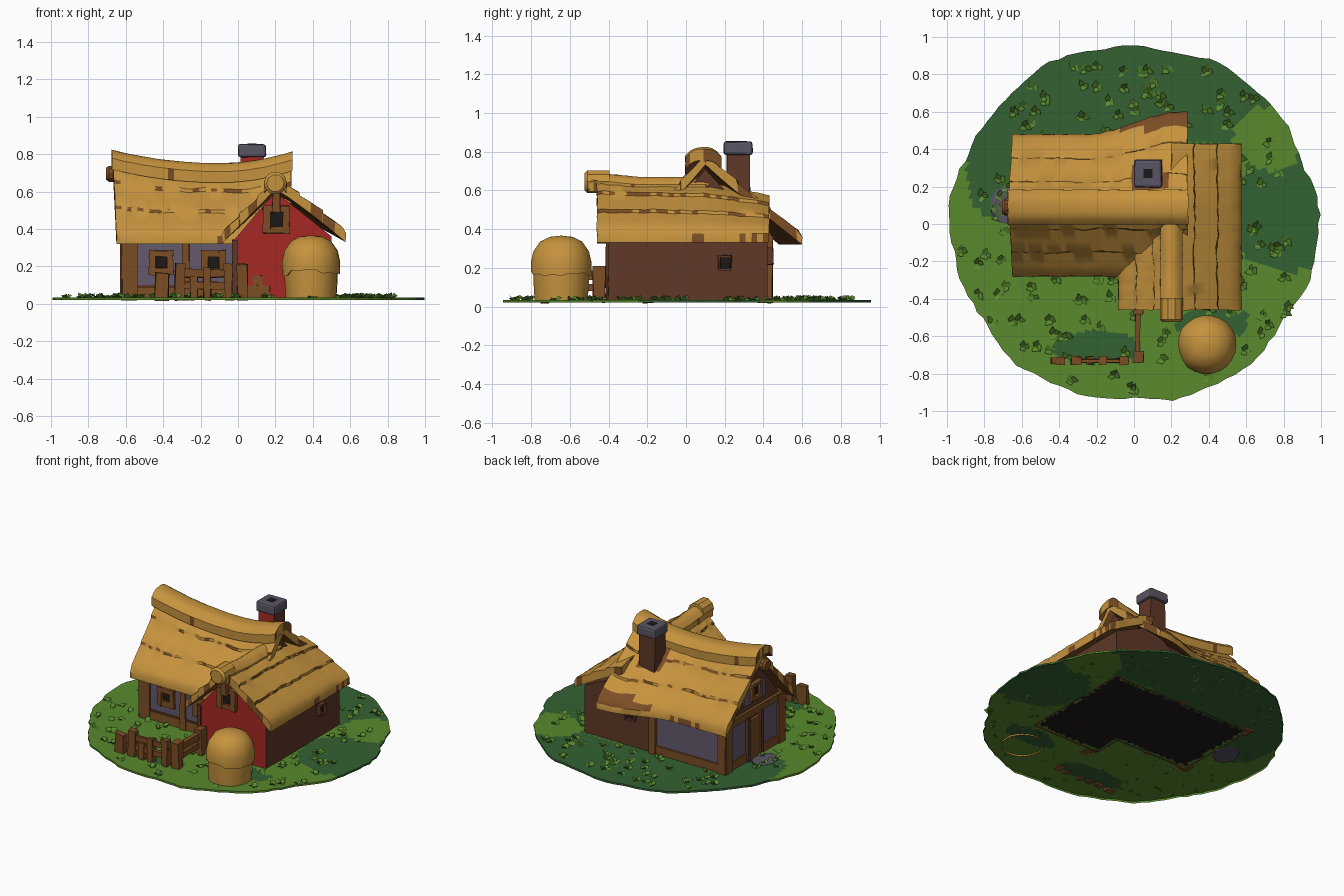
import bpy, bmesh, math, random
from mathutils import Vector

if "Cube" in bpy.data.objects:
    bpy.data.objects.remove(bpy.data.objects["Cube"])
random.seed(4)
R = random.uniform

COLOURS = {"thatch": (.56, .29, .048), "timber": (.20, .075, .018), "brown_wall": (.115, .04, .021),
           "red_paint": (.38, .022, .017), "plaster": (.125, .10, .15), "stone": (.10, .088, .125),
           "grass": (.10, .25, .026), "dark_grass": (.034, .122, .032), "dark_opening": (.012, .009, .009)}
MATS = {}
for n, c in COLOURS.items():
    MATS[n] = bpy.data.materials.new(n)
    MATS[n].diffuse_color = (*c, 1)


def build(name, verts, faces, mats, idx=None, smooth=False, fix=True):
    me = bpy.data.meshes.new(name)
    me.from_pydata([tuple(v) for v in verts], [], faces)
    for m in mats:
        me.materials.append(MATS[m])
    if idx:
        for p, i in zip(me.polygons, idx):
            p.material_index = i
    if fix:
        bm = bmesh.new()
        bm.from_mesh(me)
        bmesh.ops.recalc_face_normals(bm, faces=bm.faces)
        bm.to_mesh(me)
        bm.free()
    ob = bpy.data.objects.new(name, me)
    bpy.context.collection.objects.link(ob)
    if smooth:
        bpy.ops.object.select_all(action='DESELECT')
        ob.select_set(True)
        bpy.context.view_layer.objects.active = ob
        bpy.ops.object.shade_smooth_by_angle(angle=math.radians(35))
    return ob


def box(name, x, y, z, mat, wonk=0.0, bevel=0.0):
    v = [(a + R(-wonk, wonk), b + R(-wonk, wonk), c + R(-wonk, wonk)) for a in x for b in y for c in z]
    f = [(0, 1, 3, 2), (4, 6, 7, 5), (0, 4, 5, 1), (2, 3, 7, 6), (0, 2, 6, 4), (1, 5, 7, 3)]
    ob = build(name, v, f, [mat])
    if bevel:
        m = ob.modifiers.new("bevel", 'BEVEL')
        m.width, m.segments = bevel, 2
    return ob


WALLS = {"front": ('y', -.2, -1), "left": ('x', -.6, -1), "back": ('y', .42, 1),
         "right": ('x', .5, 1), "gable": ('y', -.4, -1)}


def wall_box(name, wall, a, z, d, mat, wonk=0.0):
    axis, p, s = WALLS[wall]
    dd = (p + s * d[0], p + s * d[1])
    return box(name, *((a, dd) if axis == 'y' else (dd, a)), z, mat, wonk)


def window(name, wall, a, z, w, h, fr=.03, mat="timber"):
    wall_box(name + "_pane", wall, (a - w, a + w), (z - h, z + h), (0, .012), "dark_opening")
    for s in (-1, 1):
        wall_box(name + "_jamb", wall, sorted((a + s * w, a + s * (w + fr))), (z - h - fr, z + h + fr),
                 (0, .03), mat, .004)
        wall_box(name + "_sill", wall, (a - w - fr, a + w + fr), sorted((z + s * h, z + s * (h + fr))),
                 (0, .028), mat, .004)


# ---- house walls: open-bottomed gabled prisms
def prism(name, pts, mats, idx):
    f = [(0, 1, 2, 3, 4), (5, 6, 7, 8, 9)] + [(i, i + 1, i + 6, i + 5) for i in range(4)]
    return build(name, pts, f, mats, idx)


sec = [(-.2, .02), (-.2, .36), (.1, .71), (.42, .36), (.42, .02)]
prism("main_walls", [(x, y, z) for x in (-.6, .25) for y, z in sec], ["brown_wall"], [0] * 6)
sec = [(-.03, .02), (-.03, .33), (.2, .6), (.5, .36), (.5, .02)]
prism("wing_walls", [(x, y, z - (.1 if z == .6 and y > 0 else 0)) for y in (-.4, .42) for x, z in sec],
      ["brown_wall", "red_paint"], [1] + [0] * 5)

# ---- plaster panels, posts and beams
for wall, a, z in [("front", (-.54, -.03), (.1, .34)), ("back", (-.55, -.06), (.09, .34)),
                   ("left", (-.15, .03), (.09, .34)), ("left", (.2, .37), (.09, .34)),
                   ("left", (-.02, .22), (.42, .54))]:
    wall_box("plaster_panel", wall, a, z, (0, .008), "plaster")
for wall, spans in {"front": [(-.62, -.54), (-.3, -.26)], "back": [(-.62, -.56), (-.07, -.02)],
                    "left": [(-.22, -.15), (.37, .44)]}.items():
    for a in spans:
        wall_box("timber_post", wall, a, (.02, .37), (0, .025), "timber", .004)
for wall, a in [("front", (-.6, -.03)), ("left", (-.2, .42)), ("back", (-.6, -.02))]:
    for z in ((.03, .09), (.33, .38)):
        wall_box("timber_beam", wall, a, z, (0, .016), "timber", .003)
wall_box("gable_corner_post", "gable", (-.03, -.005), (.02, .34), (-.01, .015), "brown_wall", .003)
for a, z in [((.05, .17), (.03, .1)), ((.08, .13), (.1, .15))]:
    wall_box("worn_patch", "gable", a, z, (0, .005), "timber", .002)

window("front_window_left", "front", -.41, .22, .03, .03, .035)
window("front_window_right", "front", -.13, .22, .03, .03, .035)
window("gable_window", "gable", .205, .45, .035, .038, .035)
window("loft_window", "left", .1, .5, .03, .035, .025)
window("back_window", "back", .13, .26, .025, .03, .012, "brown_wall")
window("right_window", "right", .2, .225, .025, .028, .01, "brown_wall")

# ---- side door with doorstep
wall_box("door", "left", (.05, .18), (.03, .31), (0, .02), "timber")
for a in ((.03, .055), (.175, .2)):
    wall_box("door_frame", "left", a, (.03, .34), (0, .03), "brown_wall")
build("doorstep", [(-.69 + .08 * math.cos(i * .7) + R(-.01, .01), .1 + .1 * math.sin(i * .7), z)
                   for z in (.02, .034) for i in range(9)],
      [tuple(range(9)), tuple(range(9, 18))] + [(i, (i + 1) % 9, (i + 1) % 9 + 9, i + 9) for i in range(9)], ["stone"])


# ---- thatch: thick sheets with stepped courses
def sheet(name, f, u0, u1, rows, thick, n=30, rule=None, rough=.003, ends=.35, eave=.1):
    m, verts, faces, idx = len(rows), [], [], []
    wob = 0
    for i in range(n):
        u = u0 + (u1 - u0) * i / (n - 1)
        wob = .6 * wob + R(-.015, .015)
        tops = [Vector(f(u, t + (wob if 0 < j < m - 1 else 0)))
                + Vector((R(-rough, rough), R(-rough, rough), o + R(-rough, rough) / 2)) for j, (t, o) in enumerate(rows)]
        verts += tops + [Vector(f(u, t)) - Vector((0, 0, thick)) for t, o in rows]
    for i in range(n - 1):
        a, b = i * 2 * m, (i + 1) * 2 * m
        for j in range(m - 1):
            faces += [(a + j, a + j + 1, b + j + 1, b + j), (a + m + j, b + m + j, b + m + j + 1, a + m + j + 1)]
            riser = rows[j][1] > rows[j + 1][1] and rows[j + 1][0] - rows[j][0] < .02
            mid = (verts[a + j] + verts[b + j + 1]) / 2
            idx += [1 if (riser and R(0, 1) < .4) or (rule and rule(mid)) else 0, 1]
        for j in (0, m - 1):
            faces.append((a + j, b + j, b + m + j, a + m + j))
            idx.append(1 if R(0, 1) < eave else 0)
    for a in (0, (n - 1) * 2 * m):
        for j in range(m - 1):
            faces.append((a + j, a + j + 1, a + m + j + 1, a + m + j))
            idx.append(1 if R(0, 1) < ends else 0)
    return build(name, verts, faces, ["thatch", "timber"], idx, smooth=True)


def ell(x, y, cx, cy, a, b):
    return ((x - cx) / a) ** 2 + ((y - cy) / b) ** 2 < 1


COURSES = [(0, 0), (.17, .006), (.33, .014), (.34, 0), (.5, .007), (.66, .014), (.67, 0), (.84, .008), (.95, .01), (1, -.008)]
CAP = [(t / 4, 0) for t in range(-4, 5)]


def ridge(x):
    d = x + .1
    return .752 + .07 * (d / .57) ** 2 if d < 0 else .752 + .06 * (d / .38) ** 2


def main_slope(s):
    def f(x, t):
        k = max(0, min(1, (x + .25) / .5))
        w = .38 + (.12 * k * k * (3 - 2 * k) if s > 0 else 0)
        top = ridge(x) - .03
        return (x + .02 * t * (x < -.6), .1 + s * w * t, top - (top - .37) * t ** .95)
    return f


sheet("main_roof_front", main_slope(-1), -.67, .285, COURSES, .05)
sheet("main_roof_back", main_slope(1), -.67, .285, COURSES, .05,
      rule=lambda p: p.y > .5 or ell(p.x, p.y, .08, .24, .11, .09))
sheet("main_ridge_cap", lambda x, t: (x, .09 + .093 * t, ridge(x) - .045 * abs(t) ** 3), -.675, .29, CAP, .06, rough=.002, eave=.05)


def wing_top(y):
    return .645 + .02 * max(0, -y - .25) / .2 - .07 * max(0, y - .1) / .33


def wing_slope(s, w, low, p):
    return lambda y, t: (.2 + s * w * t, y, wing_top(y) - (wing_top(y) - low) * t ** p)


sheet("wing_roof_right", wing_slope(1, .375, .385, 1.12), -.46, .43, COURSES, .055)
sheet("wing_roof_left", wing_slope(-1, .285, .375, .95), -.46, .1, COURSES, .05)
sheet("wing_ridge_cap", lambda y, t: (.2 + .06 * t, y, wing_top(y) + .025 - .04 * t * t), -.5, .12, CAP, .06, rough=.002)


# ---- ridge poles and gable strut
def pole(name, axis, c, r, half, mat):
    v, n = [], 10
    for d, k in ((-half, .75), (-half + .015, 1), (half, 1)):
        for i in range(n):
            a, b = r * k * math.cos(i * math.tau / n), r * k * math.sin(i * math.tau / n)
            v.append((c[0] + d, c[1] + a, c[2] + b) if axis == 'x' else (c[0] + a, c[1] + d, c[2] + b))
    f = [tuple(range(n)), tuple(range(2 * n, 3 * n))]
    f += [(k * n + i, k * n + (i + 1) % n, k * n + n + (i + 1) % n, k * n + n + i) for k in (0, 1) for i in range(n)]
    build(name, v, f, [mat], smooth=True)


pole("front_ridge_pole", 'y', (.2, -.46, .645), .062, .065, "thatch")
pole("left_ridge_pole", 'x', (-.64, .09, .695), .045, .065, "timber")
box("gable_strut", (.185, .225), (-.46, -.4), (.49, .6), "timber", .004)

# ---- chimney
stack = box("chimney_stack", (.015, .135), (.21, .33), (.5, .8), "red_paint", .003)
stack.data.materials.append(MATS["brown_wall"])
for p in stack.data.polygons:
    p.material_index = 0 if p.normal.y < -.5 else 1
box("chimney_cap", (0, .15), (.195, .345), (.785, .853), "stone", .003, .014)
box("chimney_hole", (.05, .1), (.245, .295), (.84, .856), "dark_opening")

# ---- haystack
prof = [(.138, .02), (.143, .1), (.146, .17), (.157, .165), (.158, .23), (.145, .285), (.11, .335), (.06, .36), (.004, .366)]
N = 22
jit = [R(-.006, .006) for i in range(N)]
hv = [(.39 + (r + jit[i] * (r > .1)) * math.cos(i * math.tau / N), -.645 + r * math.sin(i * math.tau / N),
       z + (3 * jit[i] if k in (2, 3) else 0)) for k, (r, z) in enumerate(prof) for i in range(N)]
hf = [(k * N + i, k * N + (i + 1) % N, k * N + N + (i + 1) % N, k * N + N + i) for k in range(len(prof) - 1) for i in range(N)]
build("haystack", hv, hf + [tuple(range(8 * N, 9 * N))], ["thatch"], smooth=True)

# ---- fence
for x0, x1, h in [(-.44, -.37, .165), (-.335, -.285, .215), (-.255, -.215, .15), (-.185, -.145, .19), (-.075, -.03, .215)]:
    box("fence_picket", (x0, x1), (-.75, -.71), (.02, h), "timber", .006)
for z in ((.08, .115), (.14, .185)):
    box("fence_rail", (-.33, -.03), (-.74, -.72), z, "timber", .006)
    box("gate_rail", (.01, .035), (-.71, -.43), z, "timber", .005)
for y in (-.71, -.45):
    box("gate_post", (-.005, .05), (y - .03, y + .03), (.02, .21), "timber", .005)


# ---- grass plate with a dark floor under the house
def dark(x, y):
    if ell(x, y, .72, .46, .19, .17):
        return False
    return (y > .38 + .06 * math.sin(5 * x) or ell(x, y, .82, .05, .32, .31) or ell(x, y, -.75, .28, .15, .24)
            or ell(x, y, -.2, -.66, .24, .09) or ell(x, y, .42, -.53, .2, .09))


def in_house(x, y, g=0.0):
    return (-.58 - g < x < .48 + g and -.18 - g < y < .4 + g) or (-.01 - g < x < .48 + g and -.38 - g < y < .1)


S, K = 120, 40
rim = [.985 + .012 * math.cos(6 * a + .6) + .008 * math.sin(13 * a) + R(-.008, .008)
       for a in (i * math.tau / S for i in range(S))]
gv = [(.995 * rim[i] * min(k, K) / K * math.cos(i * math.tau / S), .965 * rim[i] * min(k, K) / K * math.sin(i * math.tau / S),
       .024 + .01 * (k / K) ** 2 - .014 * (k > K)) for k in range(1, K + 2) for i in range(S)]
gf, gi = [tuple(range(S))], [2]
for k in range(K):
    for i in range(S):
        q = (k * S + i, k * S + S + i, k * S + S + (i + 1) % S, k * S + (i + 1) % S)
        cx, cy = sum(gv[j][0] for j in q) / 4, sum(gv[j][1] for j in q) / 4
        gf.append(q)
        gi.append(2 if in_house(cx, cy) else int(dark(cx, cy)))
build("grass_plate", gv, gf, ["grass", "dark_grass", "dark_opening"], gi, fix=False)

# ---- grass tufts
tv, tf = [], []
count = 0
while count < 125:
    a, r = R(0, math.tau), .95 * math.sqrt(R(0, 1))
    x, y = r * math.cos(a), .96 * r * math.sin(a)
    if in_house(x, y, .06) or ell(x, y, .39, -.64, .17, .17):
        continue
    count += 1
    for b in range(3):
        t = b * math.tau / 3 + R(-.6, .6)
        d, s = Vector((math.cos(t), math.sin(t), 0)), Vector((-math.sin(t), math.cos(t), 0))
        c, w, h, n = Vector((x, y, .026)), R(.011, .018), R(.012, .035), len(tv)
        tv += [c - s * w, c + s * w, c + d * .022 + s * w + Vector((0, 0, h)), c + d * R(.025, .04) - s * w + Vector((0, 0, h * .7))]
        # blade faces upwards
        tf.append((n, n + 3, n + 2, n + 1))
build("grass_tufts", tv, tf, ["grass"], fix=False)

for m in bpy.data.materials:
    if m.users and not m.is_grease_pencil:
        m.use_nodes = True
        m.node_tree.nodes["Principled BSDF"].inputs["Base Color"].default_value = m.diffuse_color
